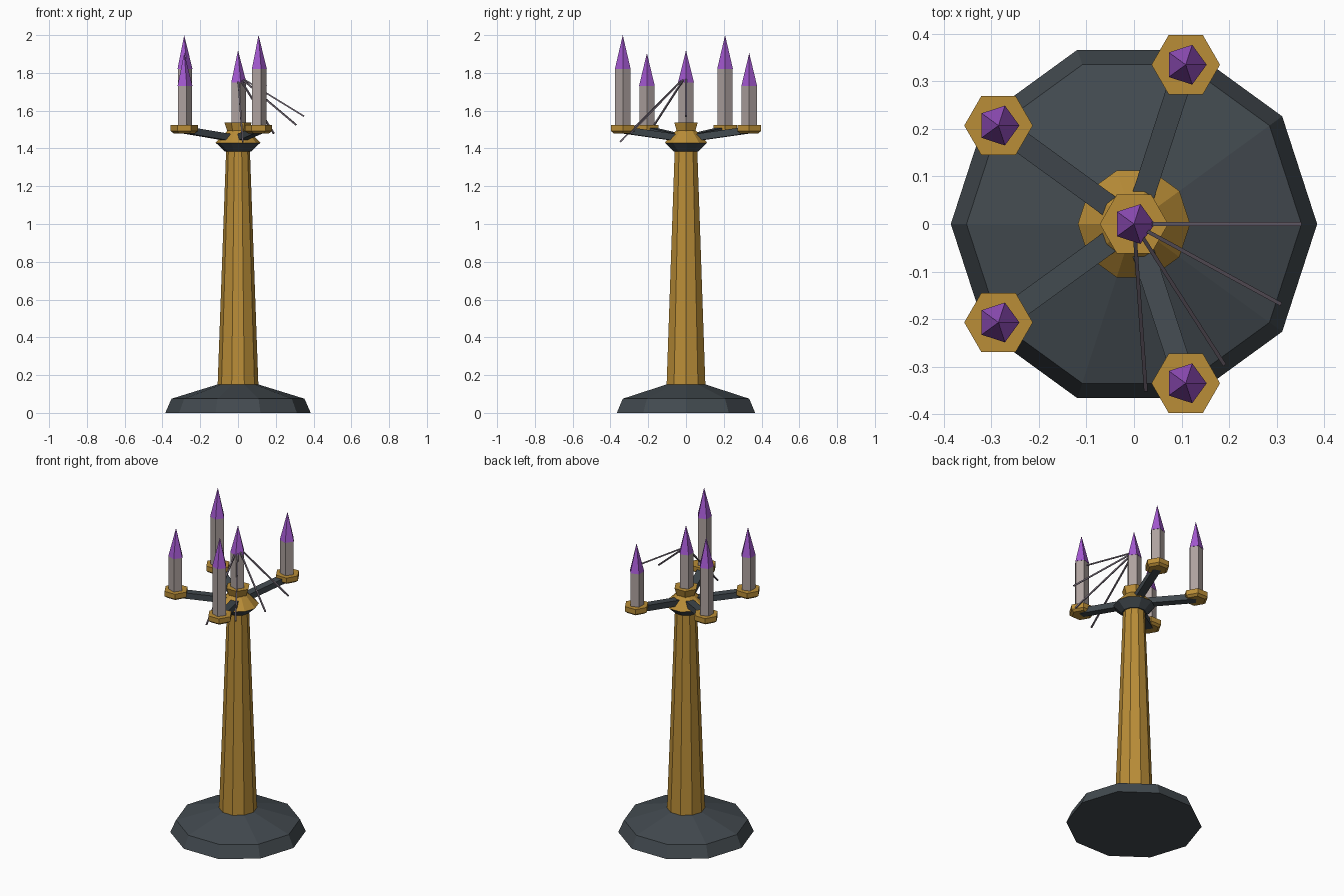
import bpy, bmesh, math
from mathutils import Vector

if "Cube" in bpy.data.objects:
    bpy.data.objects.remove(bpy.data.objects["Cube"])


def material(name, srgb):
    m = bpy.data.materials.new(name)
    m.diffuse_color = [(c / 255) ** 2.2 for c in srgb] + [1.0]
    m.use_nodes = True
    m.node_tree.nodes["Principled BSDF"].inputs["Base Color"].default_value = m.diffuse_color
    return m


IRON = material("dark iron", (68, 75, 80))
GOLD = material("old gold", (184, 140, 58))
WAX = material("grey wax", (172, 160, 157))
FLAME = material("purple flame", (160, 88, 205))
WEB = material("web grey", (118, 108, 120))


def finish(name, bm, mat):
    bmesh.ops.recalc_face_normals(bm, faces=bm.faces)
    me = bpy.data.meshes.new(name)
    bm.to_mesh(me)
    bm.free()
    me.materials.append(mat)
    ob = bpy.data.objects.new(name, me)
    bpy.context.collection.objects.link(ob)
    return ob


def turned(name, sides, profile, mat, x=0, y=0):
    """Faceted turned solid from (radius, z) pairs; radius 0 makes a tip."""
    bm = bmesh.new()
    rings = []
    for r, z in profile:
        if r == 0:
            rings.append([bm.verts.new((x, y, z))])
        else:
            rings.append([bm.verts.new((x + r * math.cos(math.tau * i / sides),
                                        y + r * math.sin(math.tau * i / sides), z))
                          for i in range(sides)])
    for a, b in zip(rings, rings[1:]):
        for i in range(sides):
            j = (i + 1) % sides
            bm.faces.new([a[i], a[j], b[0]] if len(b) == 1 else [a[i], a[j], b[j], b[i]])
    for ring in (rings[0], rings[-1]):
        if len(ring) > 1:
            bm.faces.new(ring)
    return finish(name, bm, mat)


def bar(name, start, end, width, height, mat):
    """Straight rectangular bar between two points."""
    a, b = Vector(start), Vector(end)
    d = (b - a).normalized()
    side = d.cross(Vector((0, 0, 1))).normalized()
    up = side.cross(d)
    bm = bmesh.new()
    ends = [[bm.verts.new(p + side * sx * width / 2 + up * sy * height / 2)
             for sx, sy in ((-1, -1), (1, -1), (1, 1), (-1, 1))] for p in (a, b)]
    for i in range(4):
        j = (i + 1) % 4
        bm.faces.new([ends[0][i], ends[0][j], ends[1][j], ends[1][i]])
    for e in ends:
        bm.faces.new(e)
    return finish(name, bm, mat)


def candle(label, x, y, cup_low, cup_high, wax_top, tip):
    turned(label + "_cup", 6, [(0.056, cup_low), (0.072, cup_low + 0.012 if x or y else cup_high),
                               (0.072, cup_high)][:3 if x or y else 2], GOLD, x, y)
    turned(label + "_candle", 5, [(0.042, cup_high - 0.01), (0.042, wax_top)], WAX, x, y)
    turned(label + "_flame", 5, [(0.044, wax_top), (0, tip)], FLAME, x, y)


# Foot, column and collar
turned("foot", 10, [(0.385, 0), (0.352, 0.075), (0.11, 0.15)], IRON)
turned("column", 10, [(0.108, 0.145), (0.063, 1.39)], GOLD)
turned("collar_lower", 10, [(0.07, 1.385), (0.118, 1.43)], IRON)
turned("collar_upper", 10, [(0.118, 1.43), (0.055, 1.495)], GOLD)

# Middle candle
candle("middle", 0, 0, 1.49, 1.538, 1.75, 1.92)

# Four arms with candles; the fifth place, towards +x, is empty
for k in range(1, 5):
    a = math.radians(72 * k)
    x, y = 0.352 * math.cos(a), 0.352 * math.sin(a)
    tall = k in (2, 4)
    bar(f"arm_{k}", (0.1 * x, 0.1 * y, 1.455), (x, y, 1.498), 0.047, 0.036, IRON)
    candle(f"arm_{k}", x, y, 1.48, 1.523, 1.82 if tall else 1.73, 2.0 if tall else 1.905)

# Web strands hanging from the middle candle
for k in range(4):
    a = -0.5 * k
    bar(f"web_strand_{k + 1}", (0, 0, 1.785),
        (0.35 * math.cos(a), 0.35 * math.sin(a), 1.57 - 0.045 * k), 0.008, 0.008, WEB)
